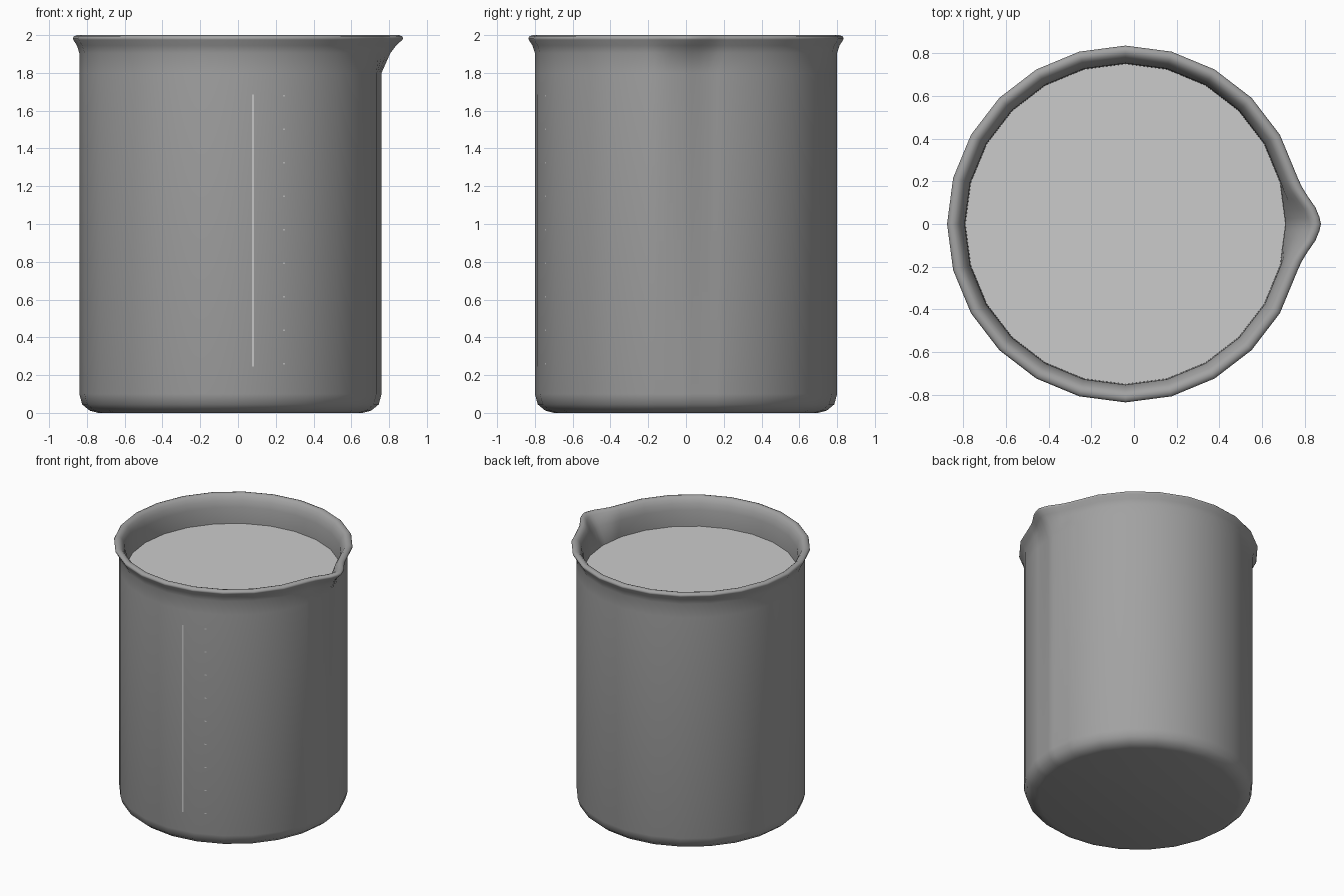
import bpy, bmesh
from math import radians, sin, cos, floor

if "Cube" in bpy.data.objects:
    bpy.data.objects.remove(bpy.data.objects["Cube"])

CX = -0.04            # axis of the body (the spout overhangs on +x)
STEP = 15.0           # 24-sided body
SPOUT = {0: 0.08, 2: 0.077, 5: 0.064, 8.5: 0.036, 12: 0.013}   # angle -> outward pull


def chord(r, deg):
    """Radius of the 24-gon at any angle."""
    off = deg - (floor(deg / STEP) + 0.5) * STEP
    return r * cos(radians(STEP / 2)) / cos(radians(off))


def make_object(name, bm):
    mesh = bpy.data.meshes.new(name)
    bm.to_mesh(mesh)
    bm.free()
    obj = bpy.data.objects.new(name, mesh)
    bpy.context.collection.objects.link(obj)
    return obj


def smooth(obj, angle):
    bpy.ops.object.select_all(action='DESELECT')
    obj.select_set(True)
    bpy.context.view_layer.objects.active = obj
    bpy.ops.object.shade_smooth_by_angle(angle=radians(angle))


def lathe(name, profile, angles):
    """Revolve (radius, z) points, pulling the lip out into the spout."""
    bm = bmesh.new()
    rings = []
    for r, z in profile:
        lift = min(1, max(0, (z - 1.80) / 0.18))
        ring = []
        for a in angles:
            rr = chord(r, a) + SPOUT.get(abs(a), 0) * lift
            ring.append(bm.verts.new((CX + rr * cos(radians(a)), rr * sin(radians(a)), z)))
        rings.append(ring)
    n = len(angles)
    for lo, hi in zip(rings, rings[1:]):
        for i in range(n):
            j = (i + 1) % n
            bm.faces.new((lo[i], lo[j], hi[j], hi[i]))
    bm.faces.new(rings[0][::-1])
    bm.faces.new(rings[-1])
    bmesh.ops.recalc_face_normals(bm, faces=bm.faces)
    return make_object(name, bm)


# Glass: outer wall, flared rounded lip, inner wall and floor
regular = [i * STEP for i in range(1, 24)]
spout_angles = sorted({s * a for a in SPOUT for s in (-1, 1)})
glass_profile = [
    (0.70, 0), (0.745, 0.012), (0.785, 0.045), (0.80, 0.10),
    (0.80, 1.80), (0.80, 1.905), (0.813, 1.945), (0.832, 1.975), (0.835, 1.984),
    (0.828, 1.994), (0.812, 2.0), (0.795, 1.996), (0.78, 1.982), (0.765, 1.955),
    (0.753, 1.91), (0.75, 1.80),
    (0.75, 0.11), (0.735, 0.07), (0.70, 0.05)]
glass = lathe("beaker_glass", glass_profile, spout_angles + regular)
smooth(glass, 75)
grey = bpy.data.materials.new("dark_glass")
grey.diffuse_color = (0.36, 0.36, 0.36, 1)
grey.use_nodes = True
grey.node_tree.nodes["Principled BSDF"].inputs["Base Color"].default_value = grey.diffuse_color
glass.data.materials.append(grey)

# Liquid filling the inside
liquid = lathe("liquid", [(0.70, 0.055), (0.733, 0.075), (0.7495, 0.115), (0.7495, 1.785)],
               [i * STEP for i in range(24)])
smooth(liquid, 30)


# Printed scale: long vertical line and small graduation ticks on the front wall
def wall_y(x):
    """y just outside the front facet at x."""
    dx = x - CX
    for k in range(6):
        a, b = radians(-90 + k * STEP), radians(-75 + k * STEP)
        x0, x1 = 0.8 * cos(a), 0.8 * cos(b)
        if x0 - 1e-6 <= dx <= x1:
            t = (dx - x0) / (x1 - x0)
            return 0.8 * (sin(a) + t * (sin(b) - sin(a))) - 0.003
    return -0.8


def strip(bm, x0, x1, z0, z1):
    bm.faces.new([bm.verts.new((x, wall_y(x), z))
                  for x, z in ((x0, z0), (x1, z0), (x1, z1), (x0, z1))])


bm = bmesh.new()
strip(bm, 0.074, 0.085, 0.245, 1.685)
make_object("scale_line", bm)

bm = bmesh.new()
for i in range(9):
    z = 0.26 + i * 0.1775
    strip(bm, 0.238, 0.25, z - 0.004, z + 0.004)
make_object("scale_ticks", bm)
